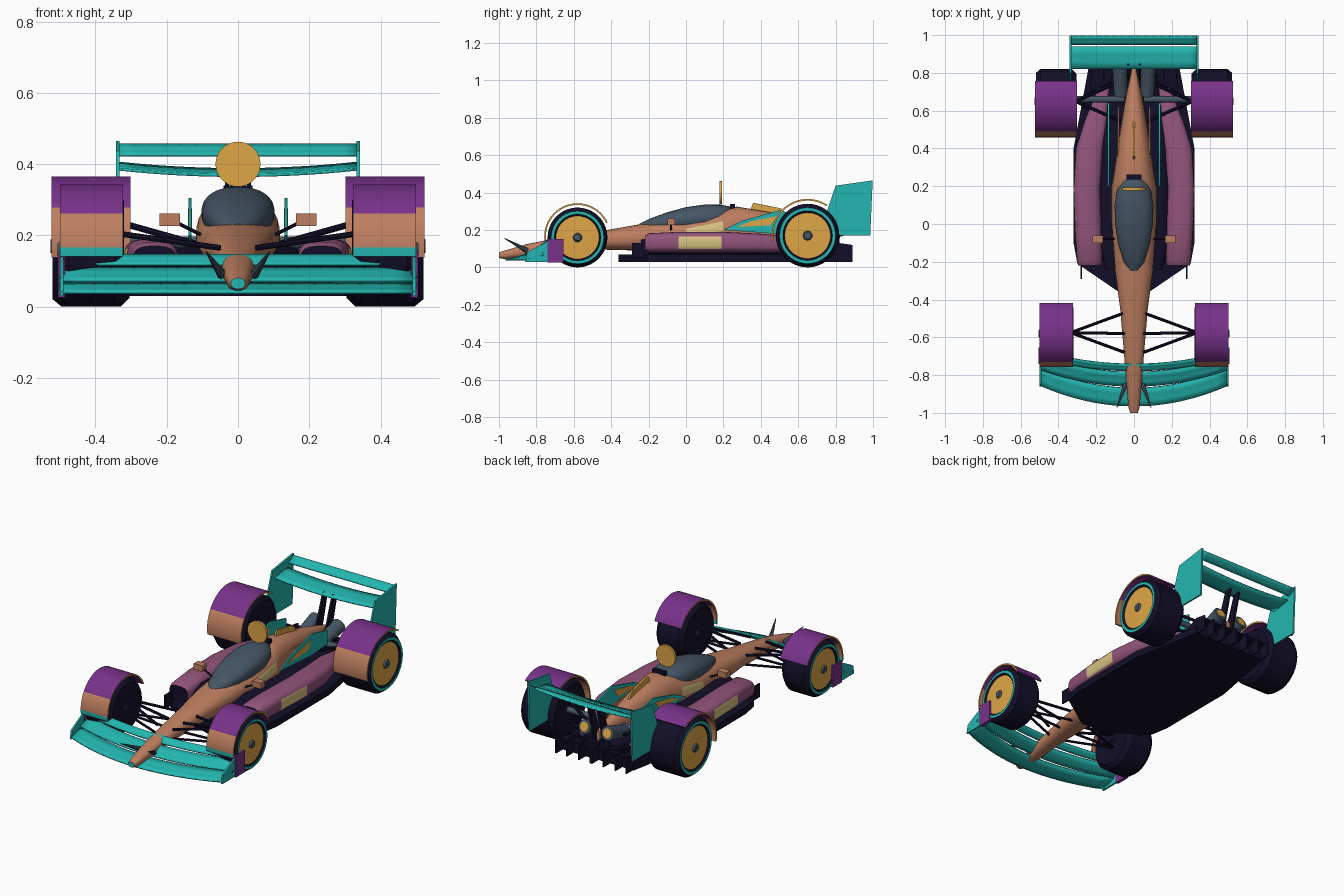
import bpy, bmesh, math
from mathutils import Vector

cube = bpy.data.objects.get("Cube")
if cube:
    bpy.data.objects.remove(cube)


def material(name, rgb):
    lin = [((c / 255 + 0.055) / 1.055) ** 2.4 for c in rgb] + [1]
    m = bpy.data.materials.new(name)
    m.use_nodes = True
    m.diffuse_color = lin
    m.node_tree.nodes["Principled BSDF"].inputs["Base Color"].default_value = lin
    return m


teal = material("teal", (36, 182, 176))
copper = material("copper", (190, 127, 96))
purple = material("purple", (120, 50, 138))
mauve = material("mauve", (146, 84, 122))
navy = material("navy", (18, 15, 40))
gold = material("gold", (222, 166, 70))
slate = material("slate", (70, 86, 102))
khaki = material("khaki", (215, 195, 130))
parts = []


def finish(name, bm, mats, rule=None, mirror=False, solid=0):
    """Turn a bmesh into an object; rule(face centre, normal) picks the colour."""
    mats = mats if isinstance(mats, list) else [mats]
    if not solid:
        bmesh.ops.recalc_face_normals(bm, faces=bm.faces)
    if rule:
        for f in bm.faces:
            f.material_index = rule(f.calc_center_median(), f.normal)
    me = bpy.data.meshes.new(name)
    bm.to_mesh(me)
    bm.free()
    for m in mats:
        me.materials.append(m)
    ob = bpy.data.objects.new(name, me)
    bpy.context.collection.objects.link(ob)
    if mirror:
        ob.modifiers.new("Mirror", 'MIRROR')
    if solid:
        mod = ob.modifiers.new("Solidify", 'SOLIDIFY')
        mod.thickness, mod.offset = solid, 0
    parts.append(ob)
    return ob


def skin(bm, rings, closed=True):
    """Bridge rows of points with quads and return the vertex rows."""
    rows = [[bm.verts.new(p) for p in r] for r in rings]
    n = len(rows[0])
    for a, b in zip(rows, rows[1:]):
        for i in range(n if closed else n - 1):
            j = (i + 1) % n
            bm.faces.new((a[i], a[j], b[j], b[i]))
    return rows


def loft(name, sections, mats, power=2.6, rule=None, mirror=False, n=32):
    """Rounded sections along y: (y, centre x, half width, bottom, top)."""
    bm = bmesh.new()
    rings = []
    for y, xc, hw, zb, zt in sections:
        ring = []
        for i in range(n):
            c, s = math.cos(math.tau * i / n), math.sin(math.tau * i / n)
            u = math.copysign(abs(c) ** (2 / power), c)
            v = math.copysign(abs(s) ** (2 / power), s)
            ring.append((xc + hw * u, y, (zb + zt) / 2 + (zt - zb) / 2 * v))
        rings.append(ring)
    rows = skin(bm, rings)
    bm.faces.new(rows[0])
    bm.faces.new(rows[-1])
    return finish(name, bm, mats, rule, mirror)


def prism(name, poly, axis, lo, hi, mats, rule=None, mirror=False):
    """Extrude a 2D outline along an axis; the outline uses the other two axes."""
    bm = bmesh.new()

    def at(p, t):
        q = list(p)
        q.insert(axis, t)
        return q
    rows = skin(bm, [[at(p, lo) for p in poly], [at(p, hi) for p in poly]])
    bm.faces.new(rows[0])
    bm.faces.new(rows[1])
    return finish(name, bm, mats, rule, mirror)


def box(name, x, y, z, mat, mirror=False):
    return prism(name, [(x[0], y[0]), (x[1], y[0]), (x[1], y[1]), (x[0], y[1])], 2, *z, mat, None, mirror)


def rod(name, a, b, r, mats, r2=None, rule=None, mirror=True, n=8):
    a, b = Vector(a), Vector(b)
    bm = bmesh.new()
    bmesh.ops.create_cone(bm, cap_ends=True, segments=n, radius1=r, radius2=r if r2 is None else r2,
                          depth=(b - a).length)
    bm.transform((b - a).to_track_quat('Z', 'Y').to_matrix().to_4x4())
    bmesh.ops.translate(bm, verts=bm.verts, vec=(a + b) / 2)
    return finish(name, bm, mats, rule, mirror)


def wing(name, half, front, back, z0, z1, sweep, sag=0):
    """Thin curved wing element from the centre line out to half span."""
    bm = bmesh.new()
    rings = []
    for i in range(9):
        t = i / 8
        row = []
        for k in range(4):
            s = k / 3
            row.append((half * t, front + (back - front) * s + sweep * t * t,
                        z0 + (z1 - z0) * s ** 1.4 + sag * t * t))
        rings.append(row)
    skin(bm, rings, closed=False)
    return finish(name, bm, teal, None, True, 0.008)


def wheel(name, y, R, x0, x1):
    """Lathe a tyre with painted ring, disc and hub about the axle."""
    prof = [(x0 + .01, .02, navy), (x0, .6 * R, navy), (x0, .86 * R, navy), (x0 + .025, R, navy),
            (x1 - .025, R, navy), (x1, .88 * R, teal), (x1, .78 * R, navy), (x1 - .008, .72 * R, gold),
            (x1 - .004, .15 * R, slate), (x1 + .006, .11 * R, slate), (x1 + .006, .001, slate)]
    mats = [navy, teal, gold, slate]
    n = 40
    bm = bmesh.new()
    skin(bm, [[(x, y + r * math.cos(math.tau * i / n), R + r * math.sin(math.tau * i / n))
               for i in range(n)] for x, r, m in prof])
    bm.faces.ensure_lookup_table()
    for i, f in enumerate(bm.faces):
        f.material_index = mats.index(prof[i // n][2])
    finish(name, bm, mats, None, True)


def fender(name, y, zc, R, x0, x1, start, end, split, low):
    """Curved cover over a wheel, with gold edges and a copper front."""
    bm = bmesh.new()
    rings = []
    for i in range(41):
        a = math.radians(start + (end - start) * i / 40)
        rings.append([(x, y + r * math.cos(a), zc + r * math.sin(a))
                      for x, r in ((x0, R), (x1, R), (x1, R - .009), (x0, R - .009))])
    rows = skin(bm, rings)
    bm.faces.new(rows[0])
    bm.faces.new(rows[-1])

    def rule(c, nrm):
        if abs(nrm.x) > .5:
            return 2
        if c.y > y or c.z > split:
            return 0
        return 3 if c.z < low else 1
    finish(name, bm, [purple, copper, gold, teal], rule, True)


# Wheels and covers
wheel("front_wheel", -.58, .16, .32, .5)
wheel("rear_wheel", .65, .17, .305, .52)
fender("front_fender", -.58, .165, .178, .323, .5, 25, 188, .26, .17)
fender("rear_fender", .65, .175, .191, .302, .524, 56, 191, .28, 0)


# Main body with a painted side patch and nose tip
def body_rule(c, nrm):
    if c.y < -.995:
        return 1
    return 2 if 0 < c.y < .2 and .185 < c.z < .225 and abs(c.x) > .08 else 0


loft("main_body", [(-1, 0, .02, .05, .08), (-.97, 0, .03, .045, .09), (-.85, 0, .04, .055, .125),
                   (-.7, 0, .052, .075, .155), (-.45, 0, .073, .095, .195), (-.25, 0, .1, .09, .23),
                   (0, 0, .118, .08, .255), (.2, 0, .118, .08, .31), (.27, 0, .105, .08, .325),
                   (.45, 0, .08, .08, .295), (.65, 0, .048, .1, .25), (.82, 0, .012, .14, .2)],
     [copper, teal, khaki], 2.4, body_rule)
loft("canopy", [(-.25, 0, .02, .2, .232), (-.2, 0, .055, .19, .258), (-.1, 0, .085, .19, .295),
                (0, 0, .1, .19, .322), (.1, 0, .103, .19, .336), (.18, 0, .09, .2, .335),
                (.24, 0, .055, .22, .325), (.26, 0, .02, .25, .31)], slate, 2.3)
rod("round_sign", (0, .178, .4), (0, .192, .4), .063, gold, mirror=False, n=40)
box("sign_mount", (-.04, .04), (.235, .262), (.31, .34), navy)

# Side pods with painted patch and dark intake
loft("side_pod", [(-.22, .235, .06, .085, .17), (-.2, .235, .066, .08, .182), (-.04, .242, .07, .08, .19),
                  (.19, .25, .07, .08, .19), (.4, .235, .072, .08, .18), (.55, .2, .06, .08, .165),
                  (.72, .16, .03, .08, .13)], [mauve, khaki, navy], 3,
     lambda c, n: 2 if c.y < -.215 else int(-.04 < c.y < .19 and .1 < c.z < .165 and c.x > .28), True)
loft("inner_fairing", [(-.24, 0, .15, .06, .15), (-.1, 0, .19, .05, .175), (.45, 0, .18, .05, .17),
                       (.82, 0, .11, .06, .15)], navy, 4)

# Floor and rear diffuser
prism("floor", [(0, -.36), (.08, -.36), (.3, -.21), (.32, -.1), (.32, .4), (.24, .83), (0, .83)],
      2, .03, .07, navy, None, True)
for x in (.004, .08, .16, .23):
    prism("diffuser_fin", [(.7, .03), (.89, .03), (.89, .12), (.82, .13), (.7, .07)],
          0, x - .004, x + .004, navy, None, True)
prism("diffuser_ramp", [(.7, .06), (.87, .11), (.87, .12), (.7, .08)], 0, -.23, .23, navy)
box("barge_board", (.275, .283), (-.29, -.2), (.05, .13), navy, True)

# Front wing, end plates and nose blades
wing("front_wing_main", .5, -.965, -.868, .04, .066, .11)
wing("front_wing_middle", .5, -.86, -.785, .073, .11, .09)
wing("front_wing_upper", .5, -.778, -.742, .118, .145, .07)
prism("front_end_plate", [(-.86, .03), (-.74, .03), (-.66, .03), (-.66, .15), (-.74, .14), (-.85, .08)],
      0, .49, .5, teal, None, True)
box("end_plate_panel", (.486, .505), (-.74, -.655), (.025, .152), purple, True)
rod("nose_blade", (.045, -.85, .09), (.09, -.97, .155), .014, slate, .002)

# Rear wing
wing("rear_wing_main", .335, .82, .94, .368, .385, 0, .018)
wing("rear_wing_flap", .335, .95, .995, .425, .455, 0)
prism("rear_end_plate", [(.75, .17), (.985, .17), (.998, .465), (.8, .437), (.74, .26)],
      0, .332, .342, teal, None, True)
prism("wing_pylon", [(.76, .15), (.82, .15), (.88, .375), (.84, .375)], 0, .025, .037, navy, None, True)

# Engine cover fins
prism("side_fin", [(.2, .2), (.3, .25), (.5, .305), (.64, .27), (.64, .19), (.48, .18)],
      0, .131, .139, teal, None, True)
prism("side_fin_panel", [(.27, .215), (.34, .245), (.49, .275), (.45, .225)], 0, .129, .141, gold, None, True)
prism("centre_fin", [(.33, .28), (.36, .345), (.51, .315), (.55, .26)], 0, -.005, .005, gold)
prism("cover_panel", [(.3, .19), (.48, .19), (.62, .17), (.62, .23), (.36, .25)],
      0, .08, .087, copper, None, True)

# Exhaust pipes
rod("exhaust", (.07, .68, .16), (.075, .84, .21), .036, [slate, gold], .04,
    lambda c, n: 0, True, 20)
rod("exhaust_mouth", (.075, .835, .2085), (.0752, .844, .2113), .027, gold, n=20)

# Mirrors
box("wing_mirror", (.163, .22), (-.1, -.06), (.227, .262), copper, True)
rod("mirror_stalk", (.1, -.08, .2), (.18, -.08, .24), .005, navy)

# Suspension
for y in (-.47, -.58, -.68):
    rod("front_upper_arm", (.05, y, .165), (.335, -.575, .205), .008, navy)
    rod("front_lower_arm", (.045, y, .11), (.335, -.575, .12), .007, navy)
for y in (.54, .76):
    rod("rear_upper_arm", (.06, y, .16), (.31, .65, .23), .009, navy)
    rod("rear_lower_arm", (.08, y, .1), (.31, .65, .11), .009, navy)
rod("rear_axle", (.05, .66, .18), (.31, .66, .18), .017, slate, n=12)

# Smooth shading with sharp edges kept
bpy.ops.object.select_all(action='DESELECT')
for ob in parts:
    ob.select_set(True)
bpy.context.view_layer.objects.active = parts[0]
bpy.ops.object.shade_smooth_by_angle(angle=math.radians(35))
